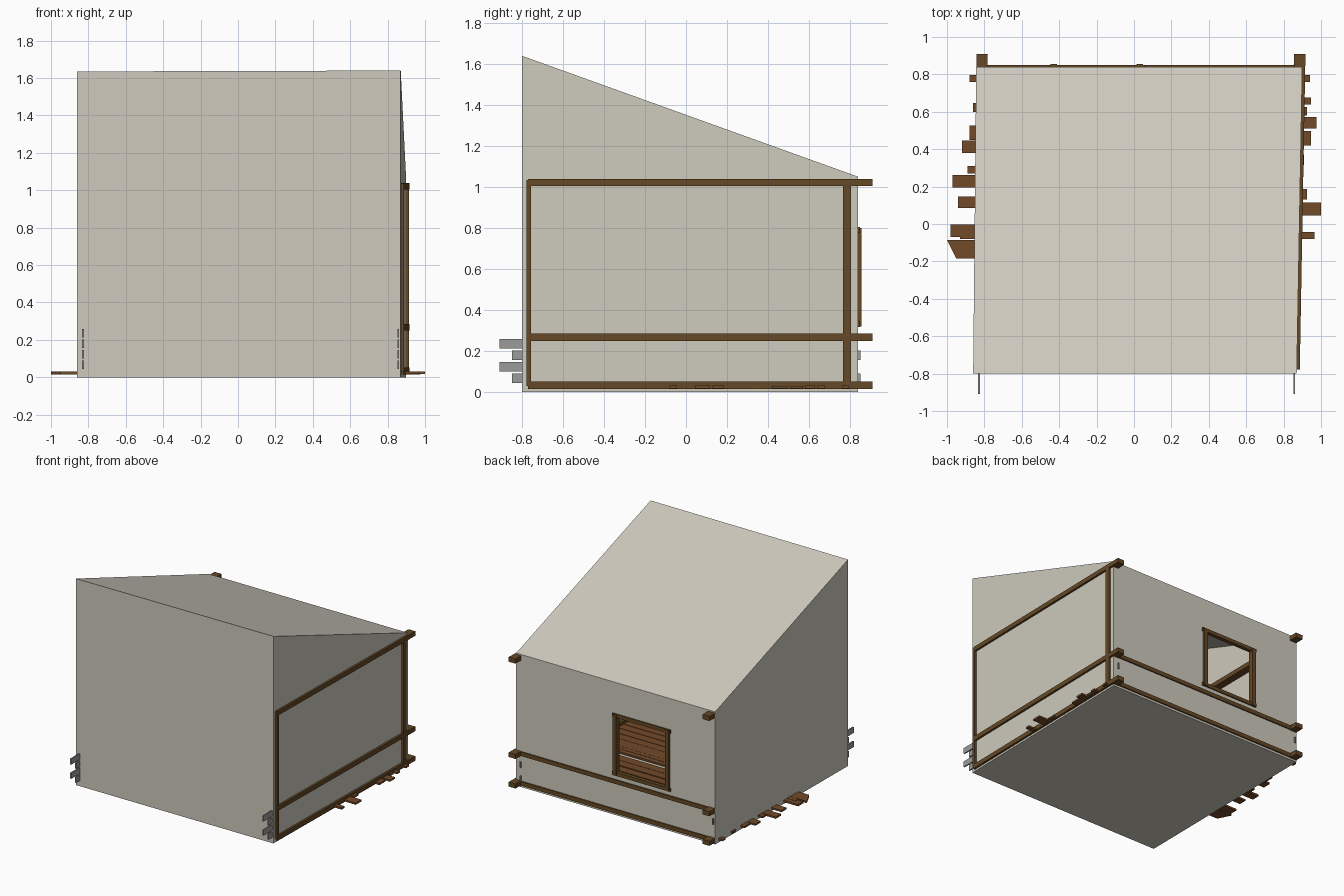
import bpy, bmesh, random
from mathutils import Vector, Matrix

if "Cube" in bpy.data.objects:
    bpy.data.objects.remove(bpy.data.objects["Cube"])
random.seed(4)

def material(name, rgb):
    m = bpy.data.materials.new(name)
    m.diffuse_color = (*rgb, 1)
    m.use_nodes = True
    m.node_tree.nodes["Principled BSDF"].inputs["Base Color"].default_value = m.diffuse_color
    return m

WOOD = material("dark_wood", (0.13, 0.065, 0.018))
PLANK = material("plank_wood", (0.17, 0.07, 0.022))
STONE = material("grey_stone", (0.33, 0.33, 0.32))
WALL = material("plaster", (0.62, 0.59, 0.51))

def finish(name, bm, mat):
    me = bpy.data.meshes.new(name)
    bm.to_mesh(me)
    bm.free()
    ob = bpy.data.objects.new(name, me)
    bpy.context.collection.objects.link(ob)
    me.materials.append(mat)
    return ob

def add_box(bm, lo, hi):
    lo, hi = Vector(lo), Vector(hi)
    m = Matrix.Translation((lo + hi) / 2) @ Matrix.Diagonal((*(hi - lo), 1))
    return bmesh.ops.create_cube(bm, size=1, matrix=m)["verts"]

def skew(bm, sx):
    # side walls lean slightly in plan: shift x along y
    for v in bm.verts:
        v.co.x += sx * (v.co.y + 0.8)

# x of the side walls at the front, and plan shift per unit of y
XL, XR, SL, SR = -0.86, 0.87, 0.01, 0.018
YF, YB = -0.80, 0.84
WX0, WX1, WZ0, WZ1 = -0.43, 0.03, 0.33, 0.79

# room shell with a sloped roof and a window opening in the back
bm = bmesh.new()
def face(*pts):
    bm.faces.new([bm.verts.new(p) for p in pts])
bl, br = XL + SL * 1.64, XR + SR * 1.64
A, B, C, D = (XL, YF, 0), (XR, YF, 0), (br, YB, 0), (bl, YB, 0)
E, F, G, H = (XL, YF, 1.635), (XR, YF, 1.64), (br, YB, 1.05), (bl, YB, 1.05)
face(A, D, C, B)
face(A, B, F, E)
face(B, C, G, F)
face(D, A, E, H)
face(E, F, G, H)
outer = [D, C, G, H]
inner = [(WX0, YB, WZ0), (WX1, YB, WZ0), (WX1, YB, WZ1), (WX0, YB, WZ1)]
for i in range(4):
    j = (i + 1) % 4
    face(outer[j], outer[i], inner[i], inner[j])
bmesh.ops.remove_doubles(bm, verts=bm.verts[:], dist=0.001)
bmesh.ops.recalc_face_normals(bm, faces=bm.faces[:])
finish("room_shell", bm, WALL)

# side rails, posts and stone courses for each side
for side, cx, s in (("left", -0.829, SL), ("right", 0.856, SR)):
    for i, z in enumerate((0.033, 0.267, 1.022)):
        bm = bmesh.new()
        add_box(bm, (cx - 0.03, -0.77, z - 0.018), (cx + 0.03, 0.91, z + 0.018))
        skew(bm, s)
        finish(f"{side}_rail_{i + 1}", bm, WOOD)
    bm = bmesh.new()
    for y in (-0.767, 0.785):
        w = 0.012 if y < 0 else 0.02
        add_box(bm, (cx - 0.03, y - w, 0.03), (cx + 0.03, y + w, 1.035))
    skew(bm, s)
    finish(f"{side}_posts", bm, WOOD)
    bm = bmesh.new()
    for row in range(4):
        z = 0.045 + row * 0.056
        y = -0.91 if row % 2 else -0.85
        end = 0.86 if row % 2 == 0 else 0.84
        while y < end - 0.02:
            y1 = min(y + random.uniform(0.11, 0.14), end)
            add_box(bm, (cx - 0.004, y, z), (cx + 0.006, y1 - 0.008, z + 0.046))
            y = y1
    finish(f"{side}_stone_courses", bm, STONE)

# back rails
for i, (z, y) in enumerate(((0.033, 0.825), (0.267, 0.825), (1.015, 0.81))):
    bm = bmesh.new()
    add_box(bm, (-0.84, y - 0.025, z - 0.016), (0.895, y + 0.025, z + 0.016))
    finish(f"back_rail_{i + 1}", bm, WOOD)

# back stone courses
bm = bmesh.new()
for row in range(4):
    z = 0.045 + row * 0.056
    x = -0.84 + 0.05 * (row % 2)
    while x < 0.88:
        x1 = min(x + random.uniform(0.11, 0.14), 0.905)
        add_box(bm, (x, 0.823, z), (x1 - 0.008, 0.833, z + 0.046))
        x = x1
finish("back_stone_courses", bm, STONE)

# window frame
bm = bmesh.new()
for x in (WX0, WX1):
    add_box(bm, (x - 0.017, 0.815, WZ0 - 0.01), (x + 0.017, 0.855, WZ1 + 0.01))
for z in (WZ0, WZ1):
    add_box(bm, (WX0 - 0.025, 0.82, z - 0.014), (WX1 + 0.025, 0.85, z + 0.014))
finish("window_frame", bm, WOOD)

# ragged floor planks: y start, y end, left end, right end
planks = [(-0.13, -0.085, -0.97, 0.87), (-0.08, -0.04, -0.93, 0.965),
          (-0.07, 0.0, -0.98, 0.86), (0.045, 0.12, -0.84, 1.0),
          (0.085, 0.15, -0.94, 0.85), (0.13, 0.19, -0.83, 0.925),
          (0.195, 0.265, -0.97, 0.88), (0.27, 0.315, -0.89, 0.88),
          (0.315, 0.375, -0.83, 0.91), (0.38, 0.45, -0.92, 0.86),
          (0.42, 0.50, -0.8, 0.945), (0.45, 0.53, -0.88, 0.85),
          (0.51, 0.575, -0.83, 0.975), (0.58, 0.63, -0.84, 0.925),
          (0.60, 0.65, -0.86, 0.85), (0.64, 0.68, -0.83, 0.945),
          (0.69, 0.755, -0.83, 0.88), (0.76, 0.80, -0.88, 0.94)]
bm = bmesh.new()
for i, (y0, y1, x0, x1) in enumerate(planks):
    z = 0.016 + 0.002 * (i % 2)
    add_box(bm, (x0, y0, z), (x1, y1 - 0.004, z + 0.014))
# front plank with a broken, pointed end
for v in add_box(bm, (-0.95, -0.185, 0.016), (0.87, -0.085, 0.03)):
    if v.co.x < 0 and v.co.y > -0.1:
        v.co.x = -1.0
# unbroken planks towards the front of the room
for i in range(8):
    y = -0.77 + i * 0.073
    add_box(bm, (-0.83, y, 0.014), (0.85, y + 0.068, 0.028))
finish("floor_planks", bm, PLANK)
